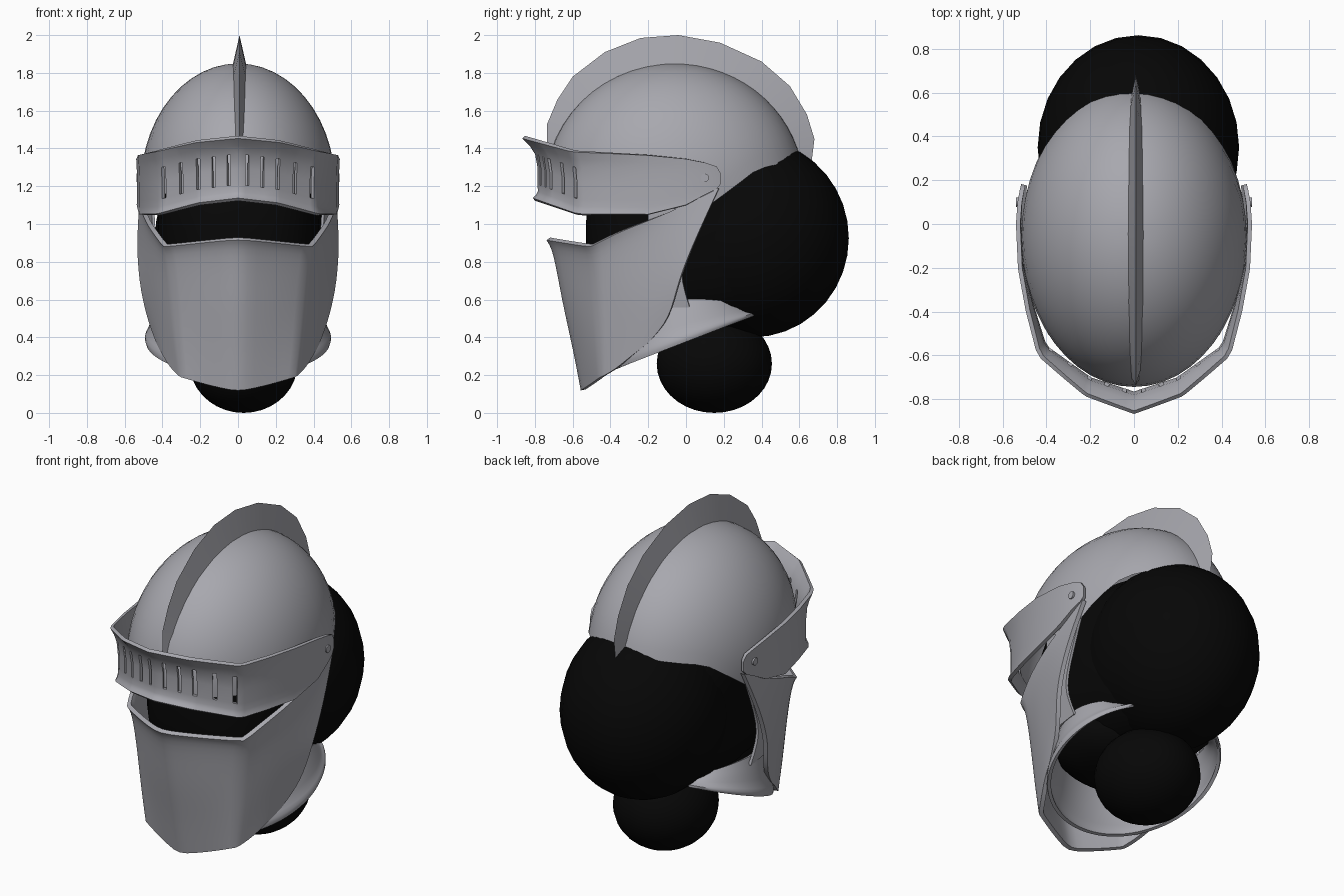
import bpy, bmesh, math
from mathutils import Vector

if "Cube" in bpy.data.objects:
    bpy.data.objects.remove(bpy.data.objects["Cube"])


def material(name, rgb):
    m = bpy.data.materials.new(name)
    m.use_nodes = True
    m.diffuse_color = (*rgb, 1)
    bsdf = m.node_tree.nodes["Principled BSDF"]
    bsdf.inputs["Base Color"].default_value = (*rgb, 1)
    bsdf.inputs["Roughness"].default_value = 0.6
    return m


STEEL = material("steel grey", (0.39, 0.39, 0.425))
BLACK = material("black", (0.002, 0.002, 0.002))


def interp(points, x):
    """Piecewise linear lookup; each point is (x, value, value...)."""
    if x <= points[0][0]:
        return points[0][1:]
    for a, b in zip(points, points[1:]):
        if x <= b[0]:
            t = (x - a[0]) / (b[0] - a[0])
            return tuple(p + (q - p) * t for p, q in zip(a[1:], b[1:]))
    return points[-1][1:]


def finish(ob, mat, angle=50):
    ob.data.materials.clear()
    ob.data.materials.append(mat)
    bpy.ops.object.select_all(action="DESELECT")
    ob.select_set(True)
    bpy.context.view_layer.objects.active = ob
    for mod in list(ob.modifiers):
        bpy.ops.object.modifier_apply(modifier=mod.name)
    bpy.ops.object.shade_smooth_by_angle(angle=math.radians(angle))


def loft(name, cols, mirror=True, subdiv=0, thick=0.0, skip=None, creases=None, close=False):
    """Skin a grid of columns; skip(i, j) leaves a hole."""
    bm = bmesh.new()
    crease = bm.edges.layers.float.new("crease_edge")
    grid = [[bm.verts.new(p) for p in c] for c in cols]
    n = len(cols)
    for i in range(n if close else n - 1):
        for j in range(len(cols[0]) - 1):
            if not (skip and skip(i, j)):
                a, b = grid[i], grid[(i + 1) % n]
                bm.faces.new((a[j], b[j], b[j + 1], a[j + 1]))
    for i, value in (creases or {}).items():
        for a, b in zip(grid[i], grid[i][1:]):
            bm.edges.get((a, b))[crease] = value
    bmesh.ops.remove_doubles(bm, verts=bm.verts, dist=0.0005)
    bmesh.ops.recalc_face_normals(bm, faces=bm.faces)
    me = bpy.data.meshes.new(name)
    bm.to_mesh(me)
    bm.free()
    ob = bpy.data.objects.new(name, me)
    bpy.context.collection.objects.link(ob)
    if mirror:
        ob.modifiers.new("mirror", "MIRROR").use_clip = True
    if subdiv:
        s = ob.modifiers.new("subdivide", "SUBSURF")
        s.levels, s.boundary_smooth = subdiv, "PRESERVE_CORNERS"
    if thick:
        s = ob.modifiers.new("thickness", "SOLIDIFY")
        s.thickness, s.offset = thick, 0
    finish(ob, STEEL)


def ball(name, centre, radii, power=2.0):
    """Ellipsoid; a power above 2 makes it boxier."""
    bpy.ops.mesh.primitive_uv_sphere_add(segments=28, ring_count=18, location=centre)
    ob = bpy.context.object
    ob.name, ob.scale = name, radii
    for v in ob.data.vertices:
        v.co /= sum(abs(c) ** power for c in v.co) ** (1 / power)
    finish(ob, BLACK)


# Dark padding and neck
ball("back_padding", (0.02, 0.35, 0.925), (0.46, 0.512, 0.525))
ball("face_padding", (0.01, 0.03, 0.93), (0.435, 0.56, 0.5), 2.8)
ball("chin_padding", (0.01, -0.1, 0.56), (0.38, 0.3, 0.21), 2.5)
ball("neck", (0.03, 0.15, 0.26), (0.285, 0.305, 0.26))

# Skull dome, its lower edge rising towards the back
CY, CZ, RX, RY, RZ = -0.06, 1.2, 0.515, 0.685, 0.65
floor = [(-.4, 1.16), (-.1, 1.08), (0.1, 1.08), (0.38, 1.29), (0.6, 1.34)]
cols = []
for i in range(48):
    a = math.tau * i / 48
    e0 = math.asin((interp(floor, CY + RY * math.sin(a))[0] - CZ) / RZ)
    elevations = [e0 + (math.pi / 2 - e0) * j / 14 for j in range(15)]
    cols.append([(RX * math.cos(a) * math.cos(e), CY + RY * math.sin(a) * math.cos(e),
                  CZ + RZ * math.sin(e)) for e in elevations])
loft("skull_dome", cols, mirror=False, close=True)

# Side walls joining the dome to the jaw collar behind the cheeks
rear_edge = [(.13, 1.13, .485), (.04, .95, .472), (-.02, .8, .466), (-.025, .7, .462), (.02, .56, .44)]
cols = []
for t in (0, 0.5, 1):
    cols.append([(x - 0.03 * t, y + (-0.2 - y) * t, z) for y, z, x in rear_edge])
loft("side_wall", cols, thick=0.015, subdiv=1)

# Wedge-shaped crest fin along the middle of the dome
outline = [(-.735, 1.4), (-.735, 1.53), (-.68, 1.66), (-.6, 1.78), (-.43, 1.91), (-.24, 1.985),
           (-.04, 2), (.18, 1.96), (.4, 1.86), (.55, 1.73), (.64, 1.58), (.68, 1.45), (.665, 1.33)]
cols = []
for y, z in outline:
    a = math.atan2((z - CZ) / RZ, (y - CY) / RY)
    base = (CY + 0.98 * RY * math.cos(a), CZ + 0.98 * RZ * math.sin(a))
    w = 0.015 + 0.022 * math.sin(a)
    cols.append([(0.008 - w, *base), (0.008, y, z), (0.008 + w, *base)])
loft("crest", cols, mirror=False)

# Visor band: front columns carry the breathing slots
slots = [0.045, 0.125, 0.205, 0.295, 0.385]
front = [(0, -.775), (.2, -.71), (.41, -.56)]
plan = [(0, front[0][1])]
for s in slots:
    plan += [(x, interp(front, x)[0]) for x in (s - 0.009, s + 0.009)]
plan += [(.415, -.54), (.465, -.38), (.512, -.2), (.525, 0), (.52, .1), (.51, .16), (.505, .18)]
edges = [(-.775, 1.13, 1.46), (-.56, 1.05, 1.385), (-.2, 1.05, 1.365), (0, 1.1, 1.345),
         (.1, 1.155, 1.325), (.16, 1.185, 1.305), (.18, 1.21, 1.27)]
rows = [(0, .03), (.05, .012), (.12, 0), (.24, 0), (.5, 0), (.74, .015), (.88, .045), (1, .085)]
cols = []
for x, y in plan:
    low, high = interp(edges, y)
    weight = interp([(-.775, 1), (-.56, .5), (-.2, .1), (.18, 0)], y)[0]
    out = Vector((x, y)).normalized() * weight
    cols.append([(x + out.x * o, y + out.y * o, low + (high - low) * f) for f, o in rows])
loft("visor", cols, thick=0.02,
     skip=lambda i, j: i % 2 == 1 and i < 2 * len(slots) and j in (3, 4))

# Visor pivots
for side, name in ((-1, "right_pivot"), (1, "left_pivot")):
    bpy.ops.mesh.primitive_cylinder_add(vertices=12, radius=0.022, depth=0.026,
                                        location=(side * 0.525, 0.1, 1.245),
                                        rotation=(0, math.pi / 2, 0))
    bpy.context.object.name = name
    finish(bpy.context.object, STEEL)

# Face plate: centre ridge, corner ridge, cheek and rear edge, each top to bottom
face_plate = [
    [(0, -.75, .925), (0, -.71, .87), (0, -.66, .6), (0, -.6, .35), (0, -.555, .115)],
    [(.2, -.635, .905), (.19, -.605, .86), (.18, -.58, .6), (.17, -.535, .36), (.16, -.5, .15)],
    [(.385, -.5, .885), (.365, -.475, .84), (.335, -.465, .6), (.32, -.455, .4), (.295, -.445, .19)],
    [(.45, -.34, .97), (.43, -.33, .91), (.42, -.32, .65), (.39, -.32, .45), (.34, -.37, .23)],
    [(.505, -.08, 1.06), (.495, -.1, .98), (.48, -.14, .7), (.44, -.2, .48), (.385, -.29, .3)],
    [(.502, .175, 1.19), (.525, .06, .94), (.515, -.04, .7), (.47, -.08, .5), (.42, -.2, .37)],
]
loft("face_plate", face_plate, subdiv=2, thick=0.025, creases={0: .3, 2: .6})

# Jaw collar: open ring with a flared lower rim, narrowing to points at the back
cols = []
for i in range(17):
    a = math.radians(145) * i / 16
    x, y = 0.48 * math.sin(a), -0.45 * math.cos(a)
    low = 0.24 + 0.4 * (y + 0.35)
    height = 0.34 * (1 - (i / 16) ** 2) + 0.01
    cols.append([(x * s, y * s, low + height * f)
                 for f, s in ((0, 1), (.1, 1.02), (.25, .97), (.55, .94), (1, .87))])
loft("jaw_collar", cols, subdiv=1, thick=0.02)
